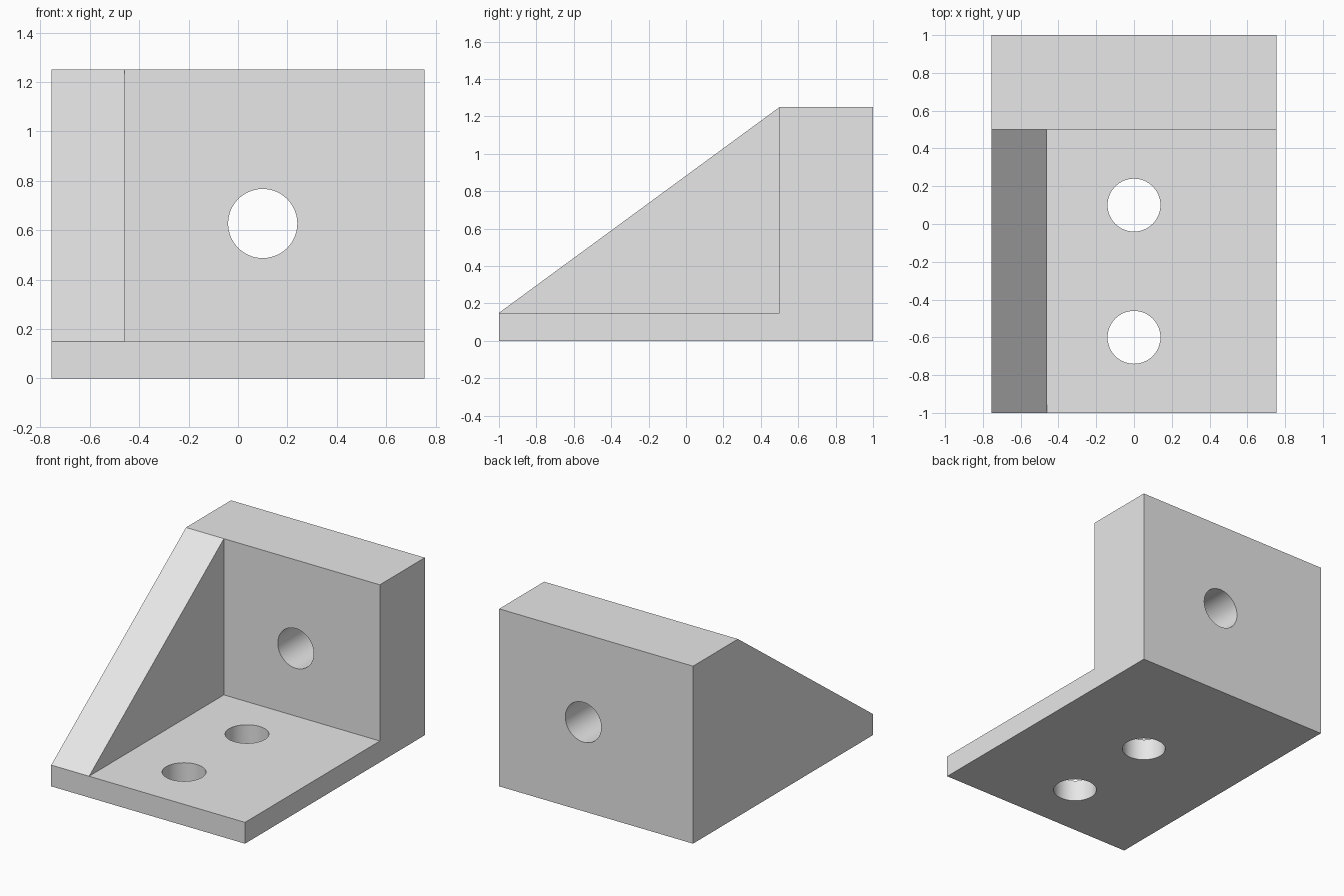
import bpy
import bmesh
from math import radians
from mathutils import Matrix

if "Cube" in bpy.data.objects:
    bpy.data.objects.remove(bpy.data.objects["Cube"])

HALF_X, BASE, BACK_Y, TOP, RIB_X, RADIUS = 0.755, 0.15, 0.5, 1.25, -0.46, 0.14

grey = bpy.data.materials.new("light grey")
grey.use_nodes = True
colour = (0.8, 0.8, 0.8, 1)
grey.diffuse_color = colour
grey.node_tree.nodes["Principled BSDF"].inputs["Base Color"].default_value = colour


def finish(bm, name):
    """Turn a bmesh into a grey object in the scene."""
    bmesh.ops.recalc_face_normals(bm, faces=bm.faces)
    mesh = bpy.data.meshes.new(name)
    bm.to_mesh(mesh)
    bm.free()
    mesh.materials.append(grey)
    obj = bpy.data.objects.new(name, mesh)
    bpy.context.collection.objects.link(obj)
    return obj


def prism(name, profile, x0, x1):
    """Extrude a (y, z) profile along x."""
    bm = bmesh.new()
    face = bm.faces.new([bm.verts.new((x0, y, z)) for y, z in profile])
    result = bmesh.ops.extrude_face_region(bm, geom=[face])
    verts = [v for v in result["geom"] if isinstance(v, bmesh.types.BMVert)]
    bmesh.ops.translate(bm, vec=(x1 - x0, 0, 0), verts=verts)
    return finish(bm, name)


def drill(name, centre, tilt=0):
    """Round cutter, vertical unless tilted about x."""
    bm = bmesh.new()
    place = Matrix.Translation(centre) @ Matrix.Rotation(radians(tilt), 4, "X")
    bmesh.ops.create_cone(bm, cap_ends=True, segments=64, radius1=RADIUS,
                          radius2=RADIUS, depth=0.8, matrix=place)
    return finish(bm, name)


# Solid wedge with the full side outline of the bracket
bracket = prism("angle_bracket",
                [(-1, 0), (1, 0), (1, TOP), (BACK_Y, TOP), (-1, BASE)],
                -HALF_X, HALF_X)

# The pocket leaves the base, back wall and side rib; drills make the bolt holes
cutters = [
    prism("pocket_cutter", [(-2, BASE), (BACK_Y, BASE), (BACK_Y, 2), (-2, 2)], RIB_X, 2),
    drill("front_base_hole_cutter", (0, -0.6, 0)),
    drill("rear_base_hole_cutter", (0, 0.1, 0)),
    drill("wall_hole_cutter", (0.1, 0.75, 0.627), 90),
]

bpy.ops.object.select_all(action="DESELECT")
bracket.select_set(True)
bpy.context.view_layer.objects.active = bracket
for cutter in cutters:
    mod = bracket.modifiers.new(cutter.name, "BOOLEAN")
    mod.operation = "DIFFERENCE"
    mod.solver = "EXACT"
    mod.object = cutter
    bpy.ops.object.modifier_apply(modifier=mod.name)
    bpy.data.objects.remove(cutter)

# Smooth hole walls, sharp edges elsewhere
bpy.ops.object.shade_smooth_by_angle(angle=radians(30))
